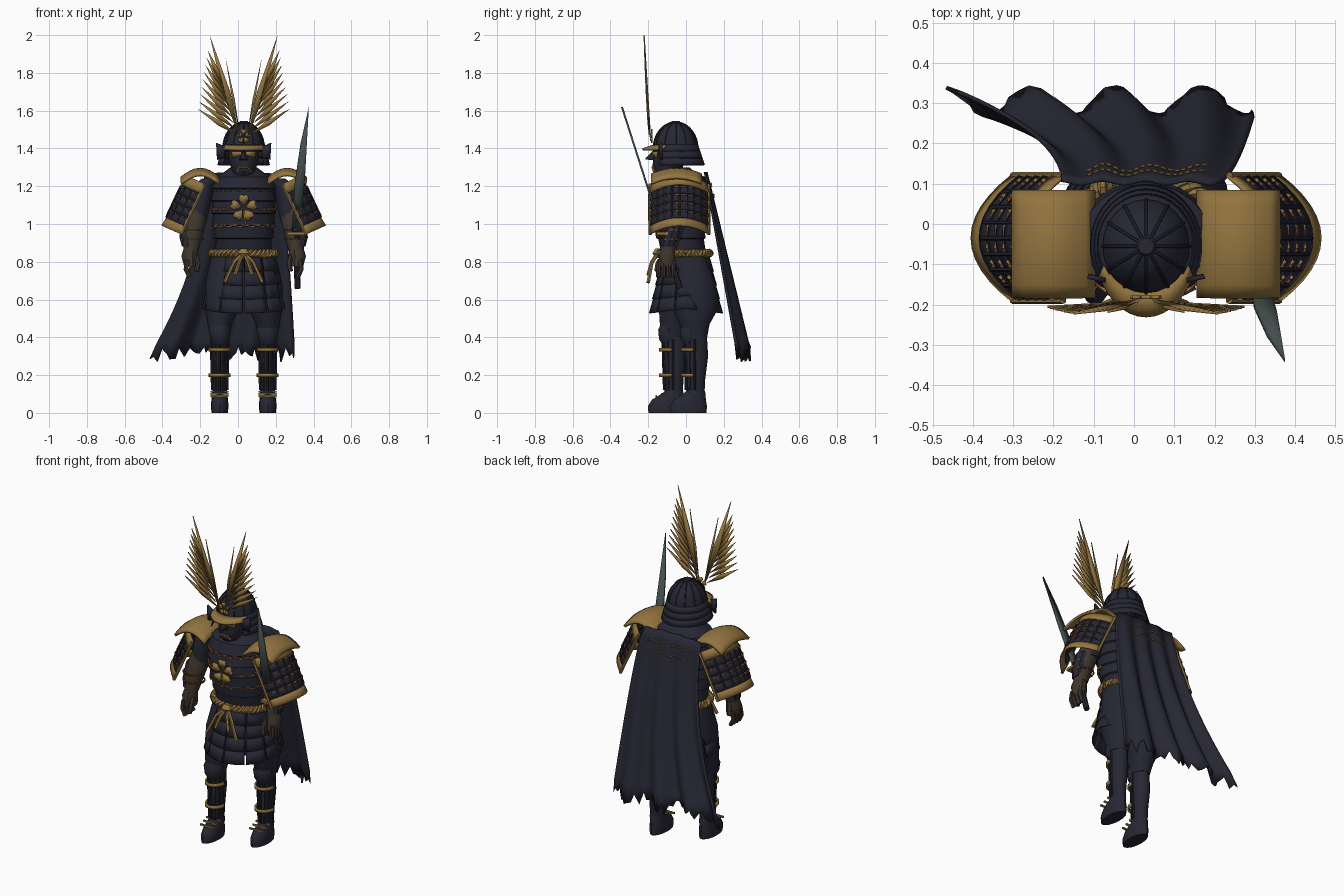
import bpy, bmesh, math, random
from math import sin, cos, pi, tau
from mathutils import Vector, Matrix

if "Cube" in bpy.data.objects:
    bpy.data.objects.remove(bpy.data.objects["Cube"])
random.seed(4)
CENTRE = 0.03  # the body stands slightly left of the origin


def material(name, *rgb):
    m = bpy.data.materials.new(name)
    m.use_nodes = True
    m.diffuse_color = (*rgb, 1)
    m.node_tree.nodes["Principled BSDF"].inputs["Base Color"].default_value = (*rgb, 1)
    return m


navy = material("navy_lacquer", .02, .02, .034)
gold = material("old_gold", .29, .175, .05)
brown = material("brown_glove", .05, .037, .026)
rust = material("rust_cord", .2, .05, .018)
steel = material("blade_steel", .055, .075, .072)


def finish(name, me, mat, thick=0):
    me.materials.clear()
    me.materials.append(mat)
    me.polygons.foreach_set("use_smooth", [True] * len(me.polygons))
    me.set_sharp_from_angle(angle=math.radians(35))
    ob = bpy.data.objects.new(name, me)
    bpy.context.collection.objects.link(ob)
    ob.location.x = CENTRE
    if thick:
        mod = ob.modifiers.new("thickness", 'SOLIDIFY')
        mod.thickness, mod.offset = thick, 0
    return ob


def from_bm(name, bm, mat, thick=0):
    bmesh.ops.recalc_face_normals(bm, faces=bm.faces)
    me = bpy.data.meshes.new(name)
    bm.to_mesh(me)
    bm.free()
    return finish(name, me, mat, thick)


def loft(name, rings, mat, n=16):
    """Closed tube through ellipses (x, y, z, rx, ry)."""
    bm = bmesh.new()
    loops = [[bm.verts.new((x + rx * cos(tau * i / n), y + ry * sin(tau * i / n), z))
              for i in range(n)] for x, y, z, rx, ry in rings]
    for a, b in zip(loops, loops[1:]):
        for i in range(n):
            bm.faces.new((a[i], a[(i + 1) % n], b[(i + 1) % n], b[i]))
    bm.faces.new(loops[0])
    bm.faces.new(loops[-1])
    return from_bm(name, bm, mat)


def sheet(name, f, nu, nv, mat, thick=.008):
    """Surface f(u, v) over the unit square."""
    bm = bmesh.new()
    g = [[bm.verts.new(f(i / nu, j / nv)) for j in range(nv + 1)] for i in range(nu + 1)]
    for i in range(nu):
        for j in range(nv):
            bm.faces.new((g[i][j], g[i + 1][j], g[i + 1][j + 1], g[i][j + 1]))
    return from_bm(name, bm, mat, thick)


def plates(name, polys, mat, thick=.006):
    bm = bmesh.new()
    for pts in polys:
        bm.faces.new([bm.verts.new(p) for p in pts])
    return from_bm(name, bm, mat, thick)


def tubes(name, paths, r, mat, res=1):
    cu = bpy.data.curves.new(name, 'CURVE')
    cu.dimensions, cu.bevel_depth, cu.bevel_resolution, cu.use_fill_caps = '3D', r, res, True
    for path in paths:
        sp = cu.splines.new('POLY')
        sp.points.add(len(path) - 1)
        for p, co in zip(sp.points, path):
            p.co = (*co, 1)
    tmp = bpy.data.objects.new(name, cu)
    me = bpy.data.meshes.new_from_object(tmp)
    bpy.data.objects.remove(tmp)
    return finish(name, me, mat)


def blocks(name, items, mat):
    """Small boxes: (location, size, turn about z)."""
    bm = bmesh.new()
    for loc, size, rot in items:
        bmesh.ops.create_cube(bm, size=1, matrix=Matrix.Translation(loc)
                              @ Matrix.Rotation(rot, 4, 'Z') @ Matrix.Diagonal((*size, 1)))
    return from_bm(name, bm, mat)


def lerp(a, b, t):
    return a + (b - a) * t


# Torso: overlapping horizontal tiers, then collar
def chest(z):
    t = (z - .86) / .4
    return -.015 - .03 * sin(pi * t * .8), .145 + .025 * sin(pi * t * .75), .115 + .033 * sin(pi * t * .75)


rings = []
for i in range(6):
    for z, grow in ((.86 + i * .066, .004), (.92 + i * .066, -.006)):
        y, rx, ry = chest(z)
        rings.append((0, y, z, rx + grow, ry + grow))
loft("cuirass", rings + [(0, -.04, 1.27, .11, .09), (0, -.05, 1.3, .07, .07)], navy, 24)
for mat, shift in ((rust, 0), (gold, .5)):
    items = []
    for z in (.985, 1.075, 1.175):
        y, rx, ry = chest(z)
        for k in range(15):
            a = -pi / 2 + (k + shift - 7) * .19
            if z == 1.075 and abs(a + pi / 2) < .5:
                continue
            items.append(((rx * cos(a), y + ry * sin(a), z + .008 * (k % 2)),
                          (.02, .014, .007), a + pi / 2))
    blocks("chest_lacing_" + mat.name, items, mat)

# Five-petal flower on the chest and on the helmet
def flower(name, z, y, r):
    polys = []
    for k in range(5):
        a = pi / 2 + tau * k / 5
        outline = ((.15, 0), (.65, .38), (1, .36), (1.1, .16), (.98, 0),
                   (1.1, -.16), (1, -.36), (.65, -.38))
        polys.append([(r * (p * cos(a) - q * sin(a)), y, z + r * (p * sin(a) + q * cos(a)))
                      for p, q in outline])
    plates(name, polys, gold, .009)


flower("chest_flower", 1.085, -.197, .066)
tubes("flower_stem", [[(0, -.195, 1.07), (.012, -.193, .995)]], .006, gold)

# Twisted rope belt with hanging cords
def rope(phase):
    return [((.168 + .012 * cos(a * 20 + phase)) * cos(a), (.128 + .012 * cos(a * 20 + phase)) * sin(a) - .005,
             .845 + .012 * sin(a * 20 + phase)) for a in (tau * i / 160 for i in range(161))]


tubes("rope_belt", [rope(0), rope(pi)], .012, gold)
tubes("belt_cords", [[(0, -.145, .85), (s * w * .5, -.18, .8), (s * w, -.2, z)]
                     for s in (-1, 1) for w, z in ((.1, .69), (.045, .73))], .01, gold)
loft("belt_knot", [(0, -.15, .82, .015, .012), (0, -.155, .845, .032, .024), (0, -.15, .87, .015, .012)], gold, 10)

# Skirt of hanging tiered panels
for k in range(10):
    a0 = -pi / 2 + tau * (k + .5) / 10
    for tier in range(4):
        def panel(u, v):
            t = (tier + v * 1.1) / 4
            a = a0 + (u - .5) * .58
            flare = .006 * v
            return ((lerp(.16, .21, t) + flare) * cos(a), (lerp(.12, .185, t) + flare) * sin(a),
                    lerp(.83, .56, t) - .025 * abs(sin(a)) * t)
        sheet(f"skirt_panel_{k}_{tier}", panel, 4, 2, navy)

# Legs: the right one steps forward
for s, side, dy in ((-1, "right", -.065), (1, "left", .05)):
    x = s * .127
    loft(side + "_thigh", [(s * .085, 0, .84, .085, .1), (s * .105, dy * .4 + .015, .68, .1, .125),
                           (s * .115, dy * .6 + .02, .56, .092, .125), (x, dy * .9, .47, .064, .08),
                           (x, dy, .4, .05, .062)], navy)
    loft(side + "_knee", [(x, dy - .025, .35, .03, .03), (x, dy - .03, .39, .05, .05),
                          (x, dy - .03, .44, .058, .055), (x, dy - .02, .49, .04, .04)], navy, 10)
    loft(side + "_shin", [(x, dy, .42, .046, .06), (x, dy + .005, .3, .047, .062),
                          (x, dy, .18, .041, .052), (x, dy, .07, .038, .046)], navy)
    tubes(side + "_shin_slats", [[(x + .047 * cos(a), dy + .06 * sin(a), .39),
                                  (x + .041 * cos(a), dy + .052 * sin(a), .12)]
                                 for a in (-pi / 2 + j * .5 for j in range(-3, 4))], .006, navy)
    for j, z in enumerate((.335, .2)):
        def band(u, v):
            a = -pi + u * pi
            return x + .053 * cos(a), dy - .01 + .062 * sin(a), z + .018 * (v - .5)
        sheet(f"{side}_shin_band_{j}", band, 10, 1, gold, .01)
    fy = dy - .038
    loft(side + "_foot", [(x, fy, 0, .043, .096), (x, fy, .035, .047, .099), (x, fy + .008, .07, .044, .085),
                          (x, fy + .035, .105, .04, .056), (x, fy + .04, .12, .037, .046)], navy)
    blocks(side + "_sandal_ties", [((x, fy - .055 + j * .03, .09 + j * .011), (.096, .009, .01), 0)
                                   for j in range(3)], gold)

# Arms, gloves and shoulder guards
for s, side in ((-1, "right"), (1, "left")):
    loft(side + "_upper_arm", [(s * .17, -.04, 1.24, .05, .055), (s * .215, -.04, 1.2, .06, .07),
                               (s * .235, -.04, 1.1, .06, .065), (s * .25, -.05, 1.0, .05, .055)], navy, 12)
    loft(side + "_forearm", [(s * .245, -.045, 1.1, .045, .05), (s * .255, -.055, 1.03, .06, .06),
                             (s * .27, -.075, .95, .056, .055), (s * .278, -.095, .86, .04, .04)], brown, 12)
    loft(side + "_bracer", [(s * .285, -.06, 1.02, .045, .048), (s * .295, -.08, .93, .045, .046),
                            (s * .297, -.095, .88, .03, .034)], navy, 8)
    blocks(side + "_forearm_cords", [((s * .272 + .06 * cos(a), -.08 + .057 * sin(a), z), (.02, .008, .008), a + pi / 2)
                                     for z in (.92, .97) for a in (tau * i / 12 for i in range(12))], rust)
    loft(side + "_palm", [(s * .278, -.095, .88, .036, .035), (s * .285, -.1, .83, .045, .045),
                          (s * .28, -.1, .775, .035, .045)], brown, 10)
    tubes(side + "_fingers", [[(s * .3, -.14 + j * .025, .81), (s * .305, -.145 + j * .026, .76),
                               (s * .285, -.145 + j * .026, .72)] for j in range(4)]
          + [[(s * .25, -.12, .83), (s * .24, -.15, .79), (s * .25, -.155, .75)]], .013, brown)

    def guard(t, u, out=0):
        return Vector((s * (.3 + .125 * t - .1 * u * u + out), -.035 + .155 * u, 1.255 - .265 * t - .045 * u * u))
    for row in range(6):
        def strip(a, b):
            return guard((row + b * 1.08) / 6.1, 2 * a - 1, .008 * b)
        sheet(f"{side}_shoulder_row_{row}", strip, 12, 2, gold if row in (0, 5) else navy)
    us = [-1 + i * .25 for i in range(9)]
    tubes(side + "_shoulder_ribs", [[guard(j / 10, u, .008) for j in range(2, 9)] for u in us], .006, navy)
    tubes(side + "_shoulder_edges", [[guard(j / 10, u, .006) for j in range(11)] for u in (-1, 1)], .009, gold)
    for mat, off in ((rust, 0), (gold, .06)):
        blocks(f"{side}_shoulder_lacing_{mat.name}",
               [(guard((row + .25) / 6.1, u + .09 + off, .006), (.01, .02, .008), -s * u * .9)
                for row in range(1, 5) for u in us[:-1]], mat)

    def pad(u, v):
        w = 2 * v - 1
        return s * (.13 + .2 * u), -.05 + .132 * w, 1.235 + .055 * sin(pi * min(1, u * .9 + .05)) - .03 * w * w
    sheet(side + "_shoulder_pad", pad, 8, 8, gold, .015)

# Head, mask and helmet
loft("mask", [(0, -.09, 1.24, .045, .05), (0, -.1, 1.28, .06, .078), (0, -.09, 1.34, .08, .085),
              (0, -.085, 1.42, .085, .085)], navy)
plates("mask_nose", [[(-.022, -.168, 1.34), (0, -.215, 1.345), (0, -.165, 1.395)],
                     [(.022, -.168, 1.34), (0, -.165, 1.395), (0, -.215, 1.345)],
                     [(-.022, -.168, 1.34), (.022, -.168, 1.34), (0, -.215, 1.345)]], navy)
plates("mask_eyes", [[(s * .012, -.178, 1.365), (s * .058, -.155, 1.35), (s * .064, -.152, 1.385),
                      (s * .012, -.178, 1.385)] for s in (-1, 1)], gold, .008)
tubes("mask_mouth", [[(-.038, -.165, 1.275), (-.022, -.178, 1.3), (.022, -.178, 1.3), (.038, -.165, 1.275)]], .006, gold)
HY = -.055


def dome(a, e):
    return .11 * cos(e) * cos(a), HY + .118 * cos(e) * sin(a), 1.4 + .14 * sin(e)


loft("helmet_bowl", [(0, HY, dome(0, e)[2], .11 * cos(e), .118 * cos(e))
                     for e in (0, .2, .45, .7, .95, 1.2, 1.4, 1.53)], navy, 24)
tubes("helmet_ribs", [[dome(tau * k / 12, e / 8 * 1.5) for e in range(9)] for k in range(12)], .004, navy)
loft("helmet_cap", [(0, HY, 1.53, .03, .03), (0, HY, 1.545, .02, .02)], navy, 12)
for row in range(3):
    def neck(u, v):
        a, t = (u - .5) * 4.4, (row + v * 1.1) / 3
        return lerp(.109, .135, t) * sin(a), HY + lerp(.115, .15, t) * cos(a), 1.42 - .105 * t
    sheet(f"neck_guard_{row}", neck, 24, 1, navy)


def brim(u, v):
    a = -pi / 2 + (u - .5) * 2.3
    return (.112 + .012 * v) * cos(a), HY + (.115 + .06 * v) * sin(a), 1.415 - .02 * v


sheet("helmet_brim", brim, 14, 2, gold, .012)
plates("helmet_ears", [[(s * .1, -.14, 1.35), (s * .14, -.13, 1.34), (s * .145, -.13, 1.43), (s * .1, -.14, 1.41)]
                       for s in (-1, 1)], navy, .012)
flower("helmet_flower", 1.465, -.182, .035)


# Feathered crest: a fan of pointed blades on each side
def leaf(s, x0, z0, x1, z1, w):
    d = Vector((x1 - x0, z1 - z0))
    n = Vector((-d.y, d.x)).normalized() * w
    pts = [(x0, z0), (lerp(x0, x1, .45) + n.x, lerp(z0, z1, .45) + n.y), (x1, z1),
           (lerp(x0, x1, .45) - n.x, lerp(z0, z1, .45) - n.y)]
    return [(s * x, -.187 - .035 * math.sqrt(max(0, (z - 1.45) / .55)), z) for x, z in pts]


for s, side in ((-1, "right"), (1, "left")):
    blades = [leaf(s, .03 + .075 * t, 1.47 + .25 * t, .245 - .055 * t, 1.61 + .31 * t, .014)
              for t in (i / 8 for i in range(9))]
    blades += [leaf(s, .015, 1.44, .18, 2.0, .02), leaf(s, .02, 1.48, .096, 1.88, .007)]
    plates(side + "_crest", blades, gold, .006)


# Sword held in the left hand
def at(x, z):
    return x, -.125 - (z - .95) * .32, z


plates("sword_blade", [[at(x, z) for x, z in ((.255, .95), (.298, .95), (.325, 1.25), (.345, 1.62),
                                              (.3, 1.42), (.268, 1.2))]], steel, .01)
tubes("sword_grip", [[at(.285, .66), at(.278, .95)]], .016, navy, 2)
blocks("sword_guard", [(at(.28, .95), (.1, .06, .014), 0)], gold)


# Cape: folds deepen toward a torn hem
def cape(u, v, out=0):
    base = lerp(-.46, .31, u)
    x = lerp(-.18 - .28 * v * v, .2 + .1 * math.sqrt(v), u)
    fold = cos(tau * (base + .04) / .215)
    z = 1.265 - .95 * v + .01 * sin(u * pi)
    return x - CENTRE, .105 + .2 * v + .035 * fold * (.12 + .88 * v) + out, z


def torn(u, v):
    x, y, z = cape(u, v)
    if v > .99:
        z += random.uniform(-.05, .035)
        x += random.uniform(-.008, .008)
    return x, y, z


sheet("cape", torn, 44, 16, navy, .01)
tubes("cape_stitching", [[cape(u + d, v + .008 * sin((u + d) * 30), .009) for d in (0, .012, .025)]
                         for v in (.07, .13) for u in (.16 + i * .04 for i in range(18))], .0035, gold)
